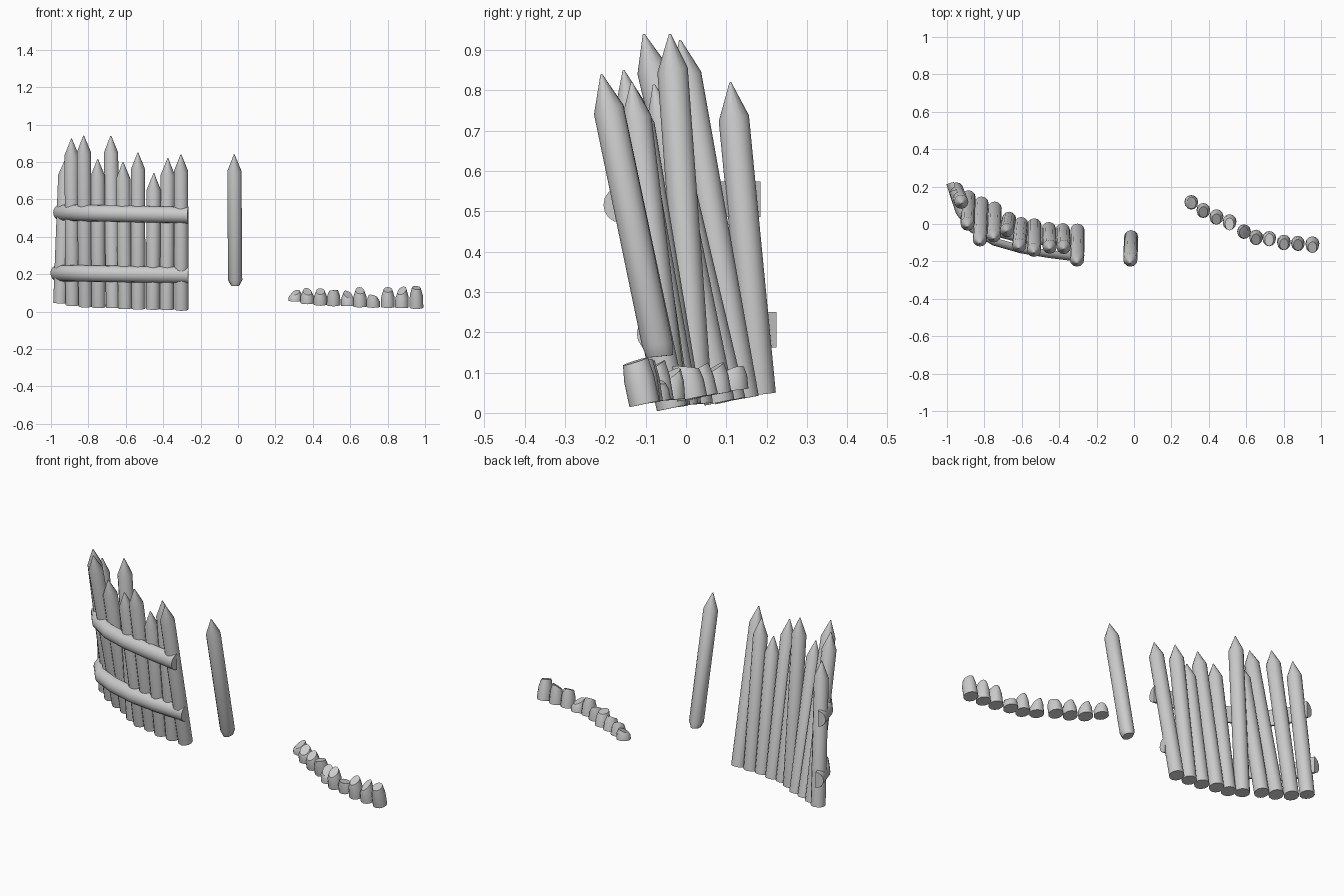
import bpy
import bmesh
import math
from mathutils import Vector

if "Cube" in bpy.data.objects:
    bpy.data.objects.remove(bpy.data.objects["Cube"], do_unlink=True)

SIDES = 12
RADIUS = 0.038

wood = bpy.data.materials.new("grey_wood")
wood.use_nodes = True
grey = (0.6, 0.6, 0.6, 1)
wood.diffuse_color = grey
wood.node_tree.nodes["Principled BSDF"].inputs["Base Color"].default_value = grey


def loft(name, rings):
    """Skin a list of point rings, cap both ends and smooth the rounded sides."""
    bm = bmesh.new()
    loops = [[bm.verts.new(p) for p in ring] for ring in rings]
    n = len(loops[0])
    for a, b in zip(loops, loops[1:]):
        for i in range(n):
            j = (i + 1) % n
            bm.faces.new((a[i], a[j], b[j], b[i]))
    bm.faces.new(loops[0])
    bm.faces.new(loops[-1])
    bmesh.ops.recalc_face_normals(bm, faces=bm.faces)
    mesh = bpy.data.meshes.new(name)
    bm.to_mesh(mesh)
    bm.free()
    mesh.materials.append(wood)
    obj = bpy.data.objects.new(name, mesh)
    bpy.context.collection.objects.link(obj)
    bpy.ops.object.select_all(action='DESELECT')
    obj.select_set(True)
    bpy.context.view_layer.objects.active = obj
    bpy.ops.object.shade_smooth_by_angle(angle=math.radians(35))


def log(name, base, direction, sections):
    """Round log; each section is (distance, x scale, y scale, x slope, y slope)."""
    axis = direction.normalized()
    side = Vector((0, 1, 0)).cross(axis).normalized()
    depth = axis.cross(side)
    rings = []
    for dist, sx, sy, slope_x, slope_y in sections:
        ring = []
        for k in range(SIDES):
            a = math.tau * k / SIDES
            u, v = RADIUS * sx * math.cos(a), RADIUS * sy * math.sin(a)
            ring.append(base + side * u + depth * v
                        + axis * (dist + slope_x * u + slope_y * v))
        rings.append(ring)
    loft(name, rings)


def point_sections(length):
    """Straight shaft top with a sharpened point."""
    return [(length - 0.09, 1, 1, 0, 0.1), (length, 0.06, 0.06, 0, 0)]


# Wall stakes: base x, base y, base z, tip x, tip y, tip z
stakes = [
    (-0.95, 0.185, 0.047, -0.92, 0.11, 0.82),
    (-0.885, 0.143, 0.036, -0.89, -0.015, 0.925),
    (-0.815, 0.11, 0.03, -0.825, -0.105, 0.94),
    (-0.745, 0.083, 0.026, -0.75, -0.08, 0.815),
    (-0.668, 0.028, 0.022, -0.68, -0.04, 0.94),
    (-0.603, 0, 0.019, -0.615, -0.13, 0.80),
    (-0.533, -0.007, 0.017, -0.535, -0.155, 0.85),
    (-0.455, -0.027, 0.015, -0.45, -0.135, 0.74),
    (-0.38, -0.033, 0.013, -0.375, -0.135, 0.82),
    (-0.302, -0.035, 0.012, -0.305, -0.21, 0.84),
]
# Broken stumps: height, x slope, y slope of the top
breaks = [(0.045, 0.4, 0.3), (0.062, -0.2, 0.4), (0.07, 0, 0.3),
          (0.078, 0.1, -0.3), (0.06, -0.4, 0.5), (0.085, -0.1, 0.4),
          (0.055, -0.3, -0.4), (0.093, 0, 0.3), (0.09, 0.4, 0.5),
          (0.108, -0.1, 0.1)]

for i, (stake, (height, slope_x, slope_y)) in enumerate(zip(stakes, breaks), 1):
    base, tip = Vector(stake[:3]), Vector(stake[3:])
    lean = tip - base
    log(f"wall_stake_{i}", base, lean,
        [(0, 1, 1, 0, 0)] + point_sections(lean.length))
    log(f"broken_stump_{i}", base + Vector((1.256, -0.068, 0.01)), lean,
        [(0, 0.97, 1, 0, 0),
         (height * 0.6, 0.93, 1, slope_x * 0.4, slope_y * 0.4),
         (height, 0.62, 0.85, slope_x, slope_y)])

# Loose stake with a broken lower end
loose_base = Vector((-0.015, -0.065, 0.14))
loose_lean = Vector((-0.02, -0.21, 0.84)) - loose_base
log("loose_stake", loose_base, loose_lean,
    [(0, 0.6, 0.85, 0, -0.1), (0.03, 1, 1, 0, -0.1)]
    + point_sections(loose_lean.length))


def rail(name, path, z_left, z_right, half_height=0.044, depth=0.042):
    """Half-round log following the bend of the wall, flat side to the stakes."""
    points = [Vector((x, y, 0)) for x, y in path]
    rings = []
    for i, p in enumerate(points):
        along = (points[min(i + 1, len(points) - 1)] - points[max(i - 1, 0)]).normalized()
        outward = Vector((along.y, -along.x, 0))
        t = (p.x - points[0].x) / (points[-1].x - points[0].x)
        p = p + Vector((0, 0, z_left + (z_right - z_left) * t))
        rings.append([p + outward * depth * math.sin(math.pi * k / 8)
                      + Vector((0, 0, half_height * math.cos(math.pi * k / 8)))
                      for k in range(9)])
    loft(name, rings)


# Cross rails
rail("upper_rail", [(-0.948, 0.185), (-0.915, 0.075), (-0.85, -0.01),
                    (-0.74, -0.075), (-0.6, -0.115), (-0.45, -0.14),
                    (-0.265, -0.163)], 0.53, 0.516)
rail("lower_rail", [(-0.963, 0.225), (-0.93, 0.12), (-0.86, 0.03),
                    (-0.75, -0.02), (-0.6, -0.06), (-0.45, -0.075),
                    (-0.265, -0.08)], 0.206, 0.196)
